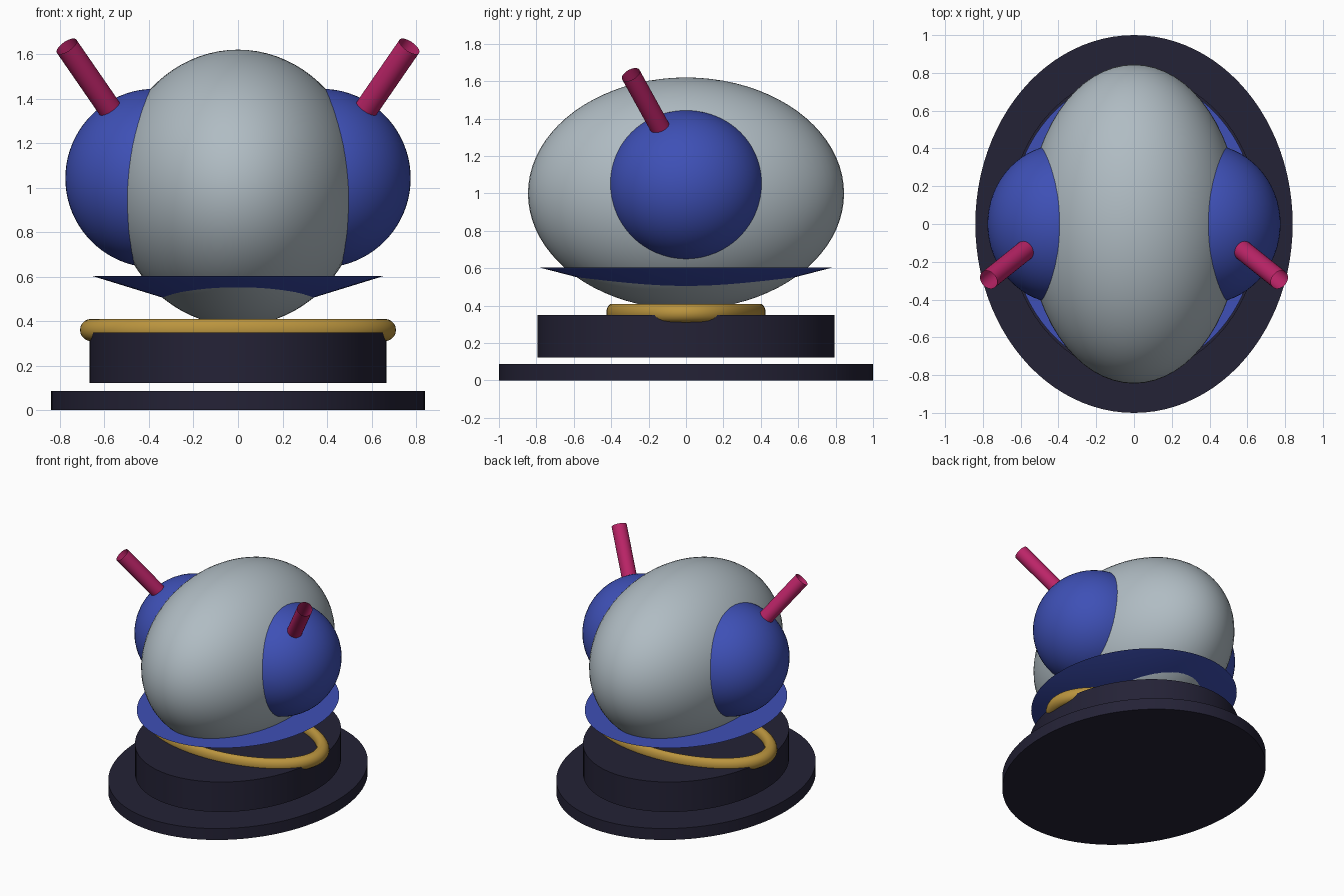
import bpy
import math
from mathutils import Vector

if "Cube" in bpy.data.objects:
    bpy.data.objects.remove(bpy.data.objects["Cube"])


def material(name, r, g, b):
    """Flat colour from 0-255 display values."""
    def lin(c):
        c /= 255
        return c / 12.92 if c <= 0.04045 else ((c + 0.055) / 1.055) ** 2.4
    m = bpy.data.materials.new(name)
    m.diffuse_color = (lin(r), lin(g), lin(b), 1)
    m.use_nodes = True
    m.node_tree.nodes["Principled BSDF"].inputs["Base Color"].default_value = m.diffuse_color
    return m


GREY = material("pale_grey", 176, 188, 195)
BLUE = material("royal_blue", 62, 80, 182)
PINK = material("deep_pink", 188, 36, 104)
GOLD = material("gold", 186, 148, 62)
DARK = material("dark_navy", 36, 34, 54)


def finish(name, mat, scale=(1, 1, 1), angle=40):
    """Name, colour, scale and shade the newly added primitive."""
    ob = bpy.context.object
    ob.name = name
    ob.scale = scale
    ob.data.materials.append(mat)
    bpy.ops.object.transform_apply(location=False, rotation=False, scale=True)
    bpy.ops.object.shade_smooth_by_angle(angle=math.radians(angle))
    return ob


def ellipsoid(name, mat, centre, radii):
    bpy.ops.mesh.primitive_uv_sphere_add(segments=64, ring_count=40, radius=1, location=centre)
    return finish(name, mat, radii)


def oval_slab(name, mat, ry, z0, z1):
    bpy.ops.mesh.primitive_cylinder_add(vertices=96, radius=ry, depth=z1 - z0,
                                        location=(0, 0, (z0 + z1) / 2))
    return finish(name, mat, (OVAL, 1, 1))


OVAL = 0.84  # width-to-length ratio of the oval parts

# Stand: wide plate and a separate drum floating above it
oval_slab("base_plate", DARK, 1.0, 0.0, 0.087)
oval_slab("base_drum", DARK, 0.794, 0.122, 0.35)

# Squashed ring resting on the drum, overhanging at both sides
bpy.ops.mesh.primitive_torus_add(major_radius=0.66, minor_radius=0.05, major_segments=96,
                                 minor_segments=20, location=(0, 0, 0.36))
finish("gold_ring", GOLD, (1, 0.6, 1))

# Shallow inverted cone collar around the body
bpy.ops.mesh.primitive_cone_add(vertices=96, radius1=0.0, radius2=0.78, depth=0.202,
                                location=(0, 0, 0.502))
finish("collar", BLUE, (OVAL, 1, 1), 15)

# Body
ellipsoid("body", GREY, (0, 0, 1.0), (0.5635, 0.845, 0.62))

# Side pods, each with an open tube antenna
for side, label in ((-1, "left"), (1, "right")):
    ellipsoid(label + "_pod", BLUE, (side * 0.374, 0, 1.042), (0.402, 0.423, 0.402))

    tip = Vector((side * 0.77, -0.295, 1.635))
    root = Vector((side * 0.57, -0.135, 1.345))
    axis = tip - root
    bpy.ops.mesh.primitive_cylinder_add(
        vertices=32, radius=0.053, depth=axis.length, end_fill_type='NOTHING',
        location=(tip + root) / 2, rotation=axis.to_track_quat('Z', 'Y').to_euler())
    finish(label + "_antenna", PINK)
